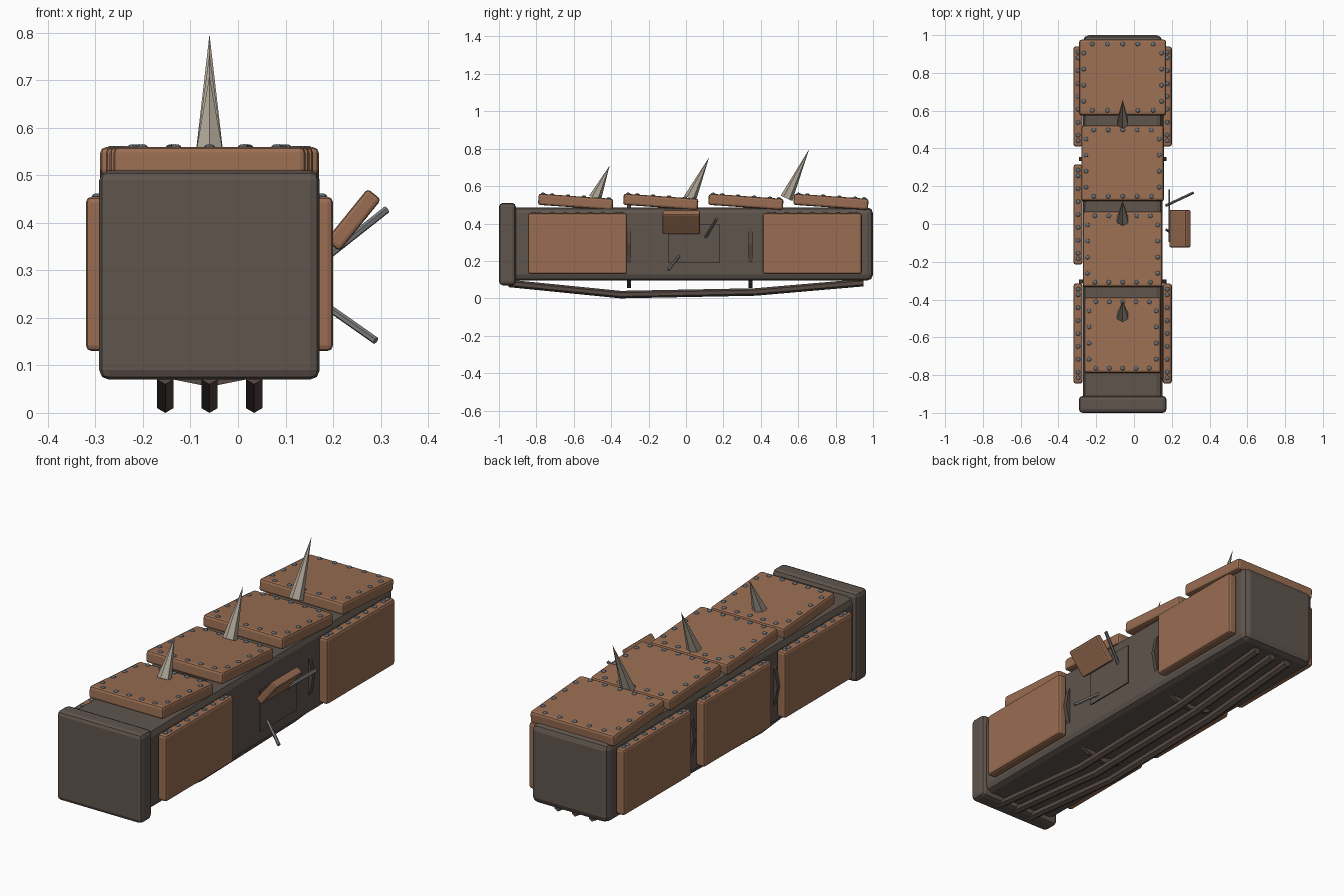
import bpy, bmesh, math
from mathutils import Vector, Matrix

if "Cube" in bpy.data.objects:
    bpy.data.objects.remove(bpy.data.objects["Cube"])

CX = -0.06  # centre line of the hull


def material(name, rgb):
    m = bpy.data.materials.new(name)
    m.diffuse_color = (*rgb, 1)
    m.use_nodes = True
    m.node_tree.nodes["Principled BSDF"].inputs["Base Color"].default_value = m.diffuse_color
    return m


HULL = material("dark brown hull", (0.115, 0.09, 0.075))
PLATE = material("rust brown plate", (0.32, 0.155, 0.085))
BONE = material("bone grey", (0.42, 0.37, 0.30))
RIVET = material("blue grey rivet", (0.13, 0.16, 0.19))
ROD = material("steel grey", (0.20, 0.20, 0.20))
PIPE = material("dark pipe", (0.095, 0.068, 0.057))


def finish(name, bm, mat):
    me = bpy.data.meshes.new(name)
    bmesh.ops.recalc_face_normals(bm, faces=bm.faces)
    bm.to_mesh(me)
    bm.free()
    me.materials.append(mat)
    ob = bpy.data.objects.new(name, me)
    bpy.context.collection.objects.link(ob)
    return ob


def box(name, lo, hi, mat, bevel=0.0, segments=2):
    lo, hi = Vector(lo), Vector(hi)
    bm = bmesh.new()
    bmesh.ops.create_cube(bm, size=1)
    bmesh.ops.scale(bm, vec=hi - lo, verts=bm.verts)
    if bevel:
        bmesh.ops.bevel(bm, geom=bm.edges[:], offset=bevel, segments=segments,
                        profile=0.5, affect='EDGES')
    ob = finish(name, bm, mat)
    ob.location = (lo + hi) / 2
    return ob


def cone(name, a, b, r1, r2, sides, mat):
    a, b = Vector(a), Vector(b)
    bm = bmesh.new()
    bmesh.ops.create_cone(bm, cap_ends=True, segments=sides, radius1=r1, radius2=r2,
                          depth=(b - a).length)
    rot = (b - a).to_track_quat('Z', 'Y').to_matrix().to_4x4()
    bmesh.ops.transform(bm, matrix=Matrix.Translation((a + b) / 2) @ rot, verts=bm.verts)
    return finish(name, bm, mat)


def rivets(name, points, matrix):
    bm = bmesh.new()
    for p in points:
        bmesh.ops.create_uvsphere(bm, u_segments=8, v_segments=6, radius=0.012,
                                  matrix=matrix @ Matrix.Translation(p) @ Matrix.Diagonal((1, 1, 0.6, 1)))
    return finish(name, bm, RIVET)


# hull and front flange
box("hull", (CX - 0.21, -0.95, 0.095), (CX + 0.21, 1.0, 0.487), HULL, 0.032)
box("front_flange", (CX - 0.232, -1.0, 0.07), (CX + 0.232, -0.91, 0.51), HULL, 0.02)

# round ribs poking through the hull
for i, y in enumerate((-0.305, 0.345)):
    bm = bmesh.new()
    n, rings = 16, []
    for k in range(n):
        a = 2 * math.pi * k / n
        rings.append([bm.verts.new((CX + r * math.cos(a), y + dy, 0.287 + r * math.sin(a)))
                      for r, dy in ((0.232, -0.011), (0.232, 0.011), (0.205, 0.011), (0.205, -0.011))])
    for k in range(n):
        p, q = rings[k], rings[(k + 1) % n]
        for j in range(4):
            bm.faces.new((p[j], p[(j + 1) % 4], q[(j + 1) % 4], q[j]))
    finish(f"hull_rib_{i + 1}", bm, PIPE)

# tilted top plates, widening to the back
TILT = Matrix.Rotation(math.radians(-4), 4, 'X')
for i, (y, half) in enumerate(((-0.59, 0.202), (-0.135, 0.21), (0.32, 0.218), (0.775, 0.23))):
    m = Matrix.Translation((CX, y, 0.516)) @ TILT
    ob = box(f"top_plate_{i + 1}", (-half, -0.2, -0.03), (half, 0.2, 0.03), PLATE, 0.012)
    ob.matrix_world = m
    pts = [(half * t, s * 0.176, 0.03) for t in (-0.7, -0.35, 0, 0.35, 0.7) for s in (-1, 1)]
    pts += [(s * (half - 0.024), t, 0.03) for t in (-0.128, -0.043, 0.043, 0.128) for s in (-1, 1)]
    rivets(f"top_plate_rivets_{i + 1}", pts, m)

# side plates with rivets along the top edge; the right middle one is torn off
for side, tag, centres in ((-1, "left", (-0.58, 0.05, 0.675)), (1, "right", (-0.58, 0.675))):
    for i, y in enumerate(centres):
        xs = sorted((CX + side * 0.212, CX + side * 0.26))
        box(f"{tag}_side_plate_{i + 1}", (xs[0], y - 0.265, 0.13), (xs[1], y + 0.265, 0.455), PLATE, 0.012)
        pts = [(CX + side * 0.236, y + t, 0.455)
               for t in (-0.235, -0.205, -0.137, -0.068, 0, 0.068, 0.137, 0.205, 0.235)]
        rivets(f"{tag}_side_rivets_{i + 1}", pts, Matrix.Identity(4))

# spikes leaning back
for i, (a, b) in enumerate((((-0.487, 0.535), (-0.408, 0.71)),
                            ((0.022, 0.535), (0.124, 0.755)),
                            ((0.537, 0.535), (0.658, 0.797)))):
    cone(f"spike_{i + 1}", (CX, *a), (CX, *b), 0.034, 0.0, 6, BONE)

# bent skid pipes under the hull
for i, x in enumerate((-0.153, CX, 0.034)):
    bm = bmesh.new()
    rings = []
    for y, z in ((-0.95, 0.08), (-0.35, 0.02), (0.37, 0.034), (0.95, 0.084)):
        rings.append([bm.verts.new((x + 0.02 * math.sin(k * math.pi / 3), y,
                                    z + 0.02 * math.cos(k * math.pi / 3))) for k in range(6)])
    for p, q in zip(rings, rings[1:]):
        for k in range(6):
            bm.faces.new((p[k], p[(k + 1) % 6], q[(k + 1) % 6], q[k]))
    bm.faces.new(rings[0])
    bm.faces.new(rings[-1])
    finish(f"skid_pipe_{i + 1}", bm, PIPE)

# exposed inner panel, torn plate and loose rods on the right side
box("inner_panel", (0.183, -0.095, 0.19), (0.19, 0.183, 0.395), HULL)
torn = box("torn_plate", (-0.07, -0.1, -0.0185), (0.07, 0.1, 0.0185), PLATE, 0.008)
torn.matrix_world = Matrix.Translation((0.243, -0.025, 0.406)) @ Matrix.Rotation(math.radians(-51), 4, 'Y')
cone("upper_rod", (0.17, 0.098, 0.315), (0.313, 0.165, 0.428), 0.008, 0.008, 6, ROD)
cone("lower_rod", (0.17, -0.03, 0.236), (0.29, -0.095, 0.152), 0.008, 0.008, 6, ROD)
